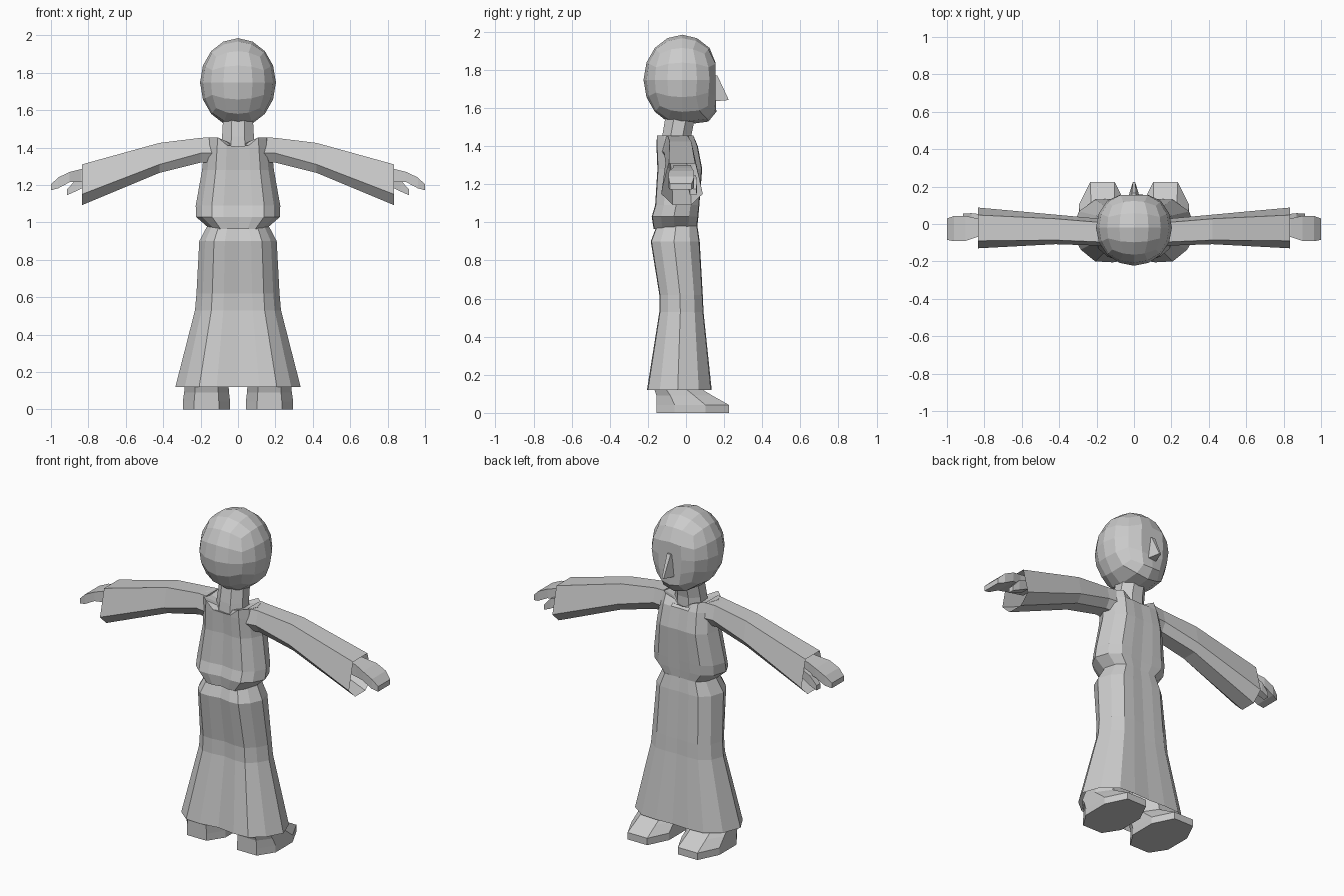
import bpy, bmesh, math
from mathutils import Vector

if "Cube" in bpy.data.objects:
    bpy.data.objects.remove(bpy.data.objects["Cube"])

clay = bpy.data.materials.new("pale grey")
clay.diffuse_color = (0.6, 0.6, 0.6, 1)
clay.use_nodes = True
clay.node_tree.nodes["Principled BSDF"].inputs["Base Color"].default_value = clay.diffuse_color


def finish(name, bm, mirror=False):
    bmesh.ops.recalc_face_normals(bm, faces=bm.faces[:])
    me = bpy.data.meshes.new(name)
    bm.to_mesh(me)
    bm.free()
    me.materials.append(clay)
    ob = bpy.data.objects.new(name, me)
    bpy.context.collection.objects.link(ob)
    if mirror:
        ob.modifiers.new("mirror", 'MIRROR')
    return ob


def loft(name, rings, start=True, end=True, mirror=False):
    """Skin a list of equally long point rings."""
    bm = bmesh.new()
    vs = [[bm.verts.new(p) for p in r] for r in rings]
    n = len(vs[0])
    for a, b in zip(vs, vs[1:]):
        for i in range(n):
            j = (i + 1) % n
            bm.faces.new((a[i], a[j], b[j], b[i]))
    if start:
        bm.faces.new(vs[0])
    if end:
        bm.faces.new(vs[-1])
    return finish(name, bm, mirror)


# body cross-section: half outline from back centre to face-side centre
HALF = [(0, -.9), (.34, -1), (.62, -.97), (.85, -.6), (1, -.05),
        (.88, .6), (.62, .97), (.32, 1), (0, .97)]
OUTLINE = HALF + [(-x, y) for x, y in HALF[-2:0:-1]]


def body_ring(z, w, y0, y1):
    c, h = (y0 + y1) / 2, (y1 - y0) / 2
    return [(x * w, c + y * h, z) for x, y in OUTLINE]


# skirt, open at the hem
loft("skirt", [body_ring(*r) for r in [
    (.12, .335, -.205, .135), (.53, .23, -.14, .092), (.62, .222, -.14, .088),
    (.9, .207, -.185, .072), (.98, .165, -.155, .06)]], start=False)

# blouse with a bulge above the waist and a scooped neckline
rings = [body_ring(*r) for r in [
    (.965, .15, -.17, .058), (1.03, .225, -.18, .065), (1.09, .226, -.162, .07),
    (1.28, .192, -.15, .085), (1.40, .18, -.155, .062), (1.455, .175, -.155, .042),
    (1.43, .09, -.125, .03)]]
rings[5] = [(x, y, z - (.05 if abs(x) < .03 else .042 if abs(x) < .07 else 0)) for x, y, z in rings[5]]
rings[6] = [(x, y, 1.40 if abs(x) < .04 else z) for x, y, z in rings[6]]
loft("blouse", rings)


# neck
def round_ring(z, rx, y0, y1, n=8):
    return [(rx * math.cos(math.tau * (i + .5) / n), (y0 + y1) / 2 + (y1 - y0) / 2 * math.sin(math.tau * (i + .5) / n), z)
            for i in range(n)]


loft("neck", [round_ring(1.38, .1, -.14, .035), round_ring(1.46, .092, -.13, .035),
              round_ring(1.58, .085, -.11, .06)])

# head: cube sphere with a flattened face and a forward chin
bm = bmesh.new()
bmesh.ops.create_cube(bm, size=2)
bmesh.ops.subdivide_edges(bm, edges=bm.edges[:], cuts=3, use_grid_fill=True)
for v in bm.verts:
    d = Vector([math.tan(c * math.pi / 4) for c in v.co]).normalized()
    p = Vector((d.x * .203, d.y * .203 - .02, d.z * .237 + 1.748))
    if p.z < 1.64 and p.y > .03:
        t = min(1, (1.64 - p.z) / .1)
        p.y = min(.175, p.y + .06 * t)
    elif 1.64 <= p.z < 1.87 and abs(p.x) < .13 and p.y > .1:
        p.y = min(p.y, .155)
    v.co = p
finish("head", bm)

# nose
loft("nose", [[(-.012, .145, 1.77), (.012, .145, 1.77), (.012, .165, 1.77), (-.012, .165, 1.77)],
              [(-.032, .14, 1.635), (.032, .14, 1.635), (.006, .225, 1.642), (-.006, .225, 1.642)]])


# sleeves, open at the cuff
def sleeve_ring(x, top, mid, low, y0, y1, inset):
    return [(x, y0 + inset, top), (x, y1 - inset, top), (x, y1, mid),
            (x, y1 - inset * 1.5, low), (x, y0 + inset * 1.5, low), (x, y0, mid)]


loft("sleeve", [sleeve_ring(*r) for r in [
    (.14, 1.455, 1.37, 1.32, -.125, .035, .02), (.2, 1.452, 1.37, 1.32, -.115, .03, .02),
    (.42, 1.425, 1.31, 1.265, -.108, .05, .022), (.835, 1.31, 1.15, 1.092, -.13, .088, .04)]],
    end=False, mirror=True)


# hands with bent fingers and thumbs
def box_ring(x, z0, z1, y0, y1):
    return [(x, y0, z0), (x, y1, z0), (x, y1, z1), (x, y0, z1)]


loft("hand", [box_ring(*r) for r in [
    (.74, 1.23, 1.30, -.065, .025), (.84, 1.215, 1.285, -.07, .03),
    (.9, 1.215, 1.27, -.09, .043), (.962, 1.182, 1.24, -.092, .043),
    (1.0, 1.172, 1.203, -.085, .03)]], mirror=True)
loft("thumb", [box_ring(*r) for r in [
    (.80, 1.2, 1.25, .0, .05), (.87, 1.165, 1.225, .015, .058),
    (.915, 1.145, 1.175, .02, .055)]], mirror=True)


# shoes and lower legs
def shoe_ring(z, x0, x1, y0, y1):
    a, b = (x1 - x0) * .24, (y1 - y0) * .25
    return [(x0 + a, y0, z), (x1 - a, y0, z), (x1, y0 + b, z), (x1, y1 - b * 1.3, z),
            (x1 - a, y1, z), (x0 + a, y1, z), (x0, y1 - b * 1.3, z), (x0, y0 + b, z)]


loft("shoe", [shoe_ring(*r) for r in [
    (0, .042, .295, -.155, .225), (.042, .042, .295, -.155, .225),
    (.09, .048, .288, -.155, .14), (.12, .05, .285, -.165, .09),
    (.3, .05, .23, -.12, .07)]], mirror=True)
